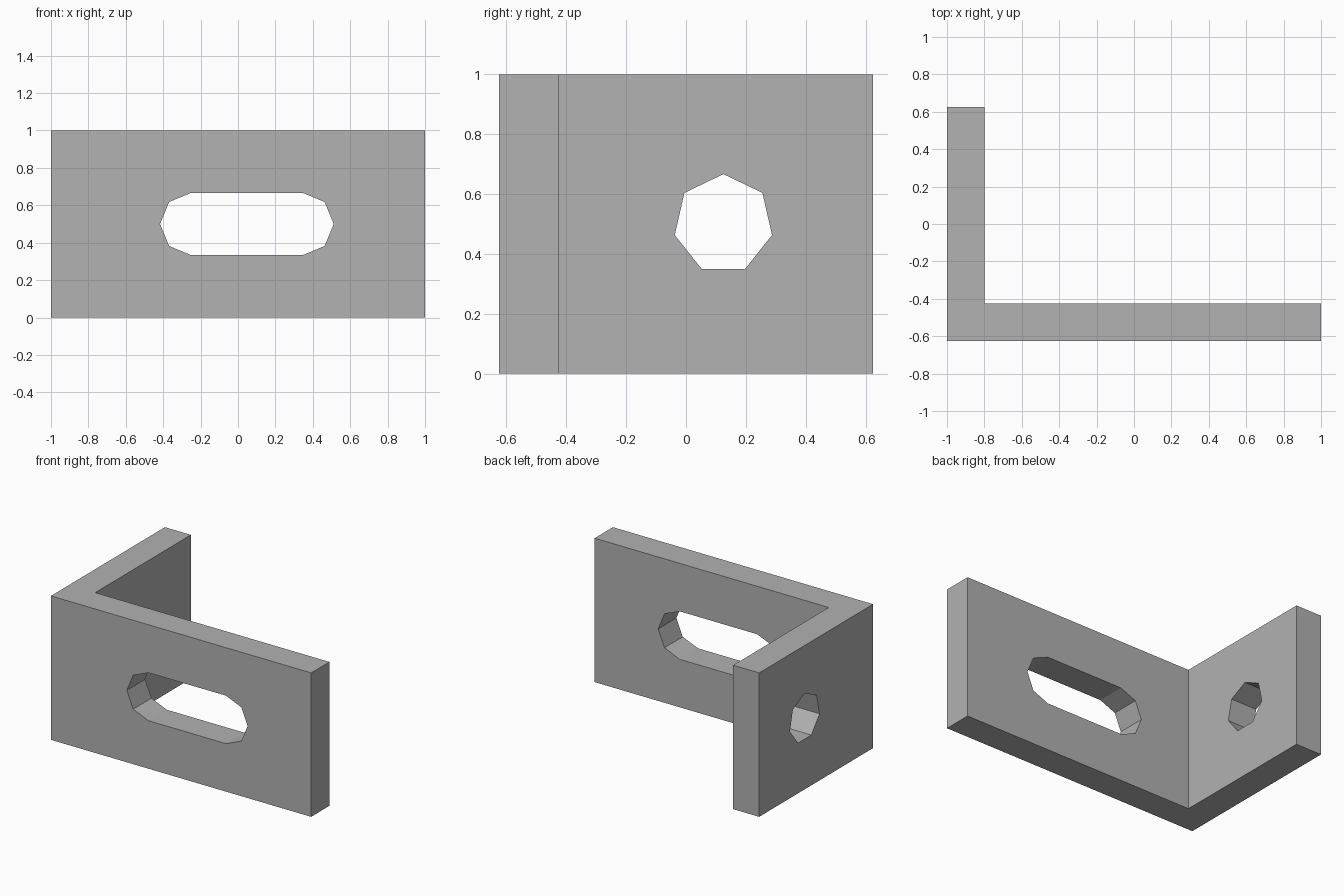
import bpy
import bmesh
from math import cos, sin, pi
from mathutils import Vector

if "Cube" in bpy.data.objects:
    bpy.data.objects.remove(bpy.data.objects["Cube"])

HALF_X, HALF_Y, HEIGHT, THICK = 1.0, 0.625, 1.0, 0.2
HOLE_R = HEIGHT / 6

grey = bpy.data.materials.new("plain grey")
grey.use_nodes = True
colour = (0.445, 0.445, 0.445, 1)
grey.diffuse_color = colour
grey.node_tree.nodes["Principled BSDF"].inputs["Base Color"].default_value = colour


def prism(name, outline, direction):
    """Extrude a closed outline of 3D points along a direction."""
    bm = bmesh.new()
    face = bm.faces.new([bm.verts.new(p) for p in outline])
    swept = bmesh.ops.extrude_face_region(bm, geom=[face], use_keep_orig=True)
    moved = [v for v in swept["geom"] if isinstance(v, bmesh.types.BMVert)]
    bmesh.ops.translate(bm, verts=moved, vec=Vector(direction))
    bmesh.ops.recalc_face_normals(bm, faces=bm.faces)
    mesh = bpy.data.meshes.new(name)
    bm.to_mesh(mesh)
    bm.free()
    mesh.materials.append(grey)
    obj = bpy.data.objects.new(name, mesh)
    bpy.context.collection.objects.link(obj)
    return obj


# L-shaped bracket
inner_x, inner_y = THICK - HALF_X, THICK - HALF_Y
profile = [(-HALF_X, -HALF_Y), (HALF_X, -HALF_Y), (HALF_X, inner_y),
           (inner_x, inner_y), (inner_x, HALF_Y), (-HALF_X, HALF_Y)]
bracket = prism("angle_bracket", [(x, y, 0) for x, y in profile], (0, 0, HEIGHT))

# Long slot through the front plate, with half-octagon ends
slot = []
for centre, start in ((0.345, -pi / 2), (-0.25, pi / 2)):
    for i in range(5):
        a = start + i * pi / 4
        slot.append((centre + HOLE_R * cos(a), -HALF_Y - 0.1, HEIGHT / 2 + HOLE_R * sin(a)))
slot_cutter = prism("slot_cutter", slot, (0, THICK + 0.2, 0))

# Seven-sided hole through the side plate
hole = [(-HALF_X - 0.1, 0.125 + HOLE_R * sin(a), HEIGHT / 2 + HOLE_R * cos(a))
        for a in (2 * pi * i / 7 for i in range(7))]
hole_cutter = prism("hole_cutter", hole, (THICK + 0.2, 0, 0))

# Cut both openings, then drop the cutters
bpy.context.view_layer.objects.active = bracket
for cutter in (slot_cutter, hole_cutter):
    cutter.hide_render = True
    mod = bracket.modifiers.new(cutter.name, "BOOLEAN")
    mod.operation = "DIFFERENCE"
    mod.solver = "EXACT"
    mod.object = cutter
    bpy.ops.object.modifier_apply(modifier=mod.name)
    bpy.data.objects.remove(cutter)
